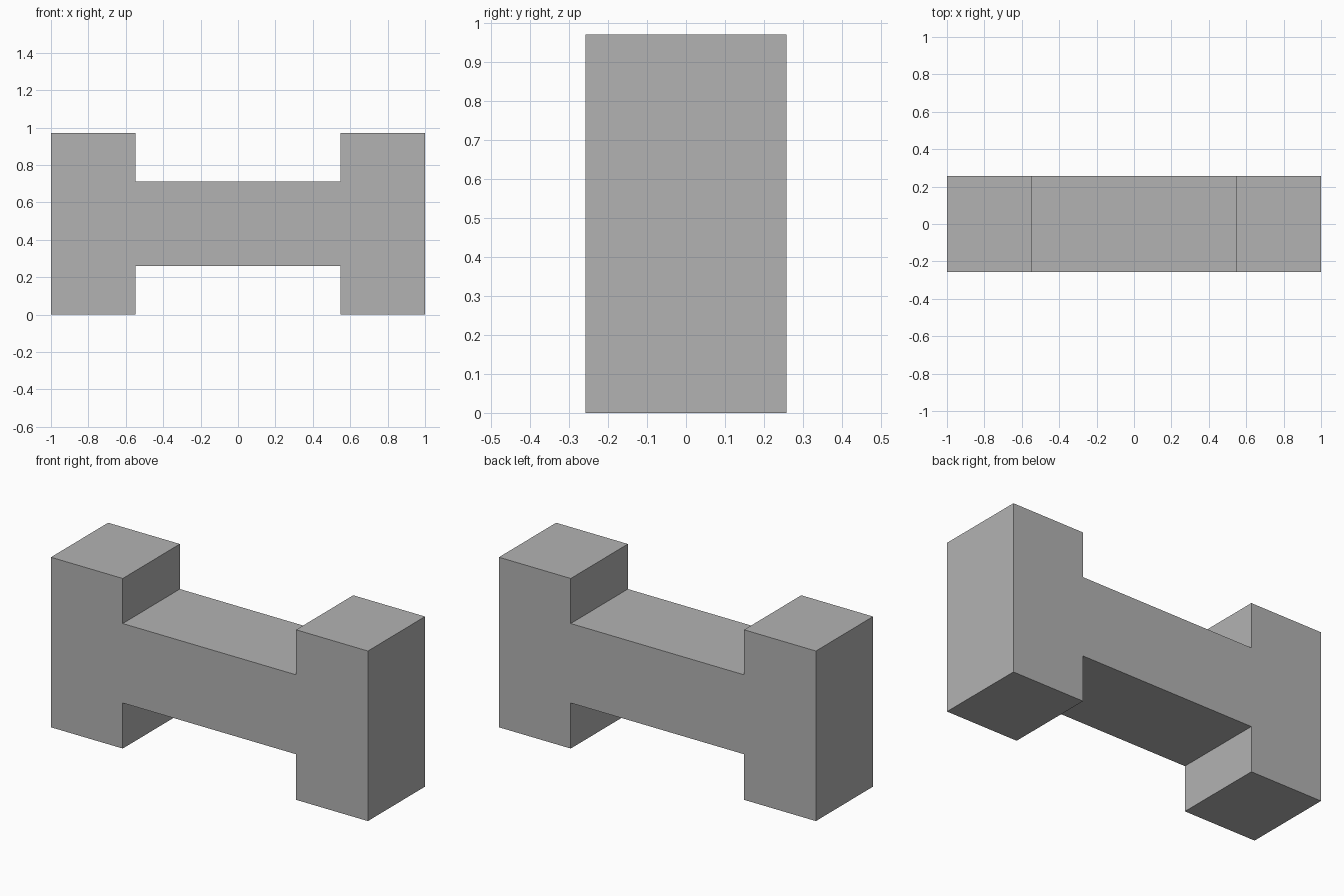
import bpy
import bmesh

cube = bpy.data.objects.get("Cube")
if cube:
    bpy.data.objects.remove(cube, do_unlink=True)

HEIGHT, DEPTH = 0.97, 0.515
INNER, OUTER = 0.547, 1.0
BAR_LOW, BAR_HIGH = 0.26, 0.713

# Plain grey material
grey = bpy.data.materials.new("plain grey")
grey.use_nodes = True
colour = (0.45, 0.45, 0.45, 1)
grey.diffuse_color = colour
grey.node_tree.nodes["Principled BSDF"].inputs["Base Color"].default_value = colour

# Right half of the H outline, then the other half by mirroring
half = [(INNER, BAR_LOW), (INNER, 0), (OUTER, 0),
        (OUTER, HEIGHT), (INNER, HEIGHT), (INNER, BAR_HIGH)]
outline = half + [(-x, z) for x, z in reversed(half)]

# Extrude the outline from front to back
bm = bmesh.new()
front = bm.faces.new([bm.verts.new((x, -DEPTH / 2, z)) for x, z in outline])
result = bmesh.ops.extrude_face_region(bm, geom=[front], use_keep_orig=True)
back = [v for v in result["geom"] if isinstance(v, bmesh.types.BMVert)]
bmesh.ops.translate(bm, verts=back, vec=(0, DEPTH, 0))
bmesh.ops.recalc_face_normals(bm, faces=bm.faces)

mesh = bpy.data.meshes.new("h_block")
bm.to_mesh(mesh)
bm.free()
mesh.materials.append(grey)
block = bpy.data.objects.new("h_block", mesh)
bpy.context.collection.objects.link(block)
